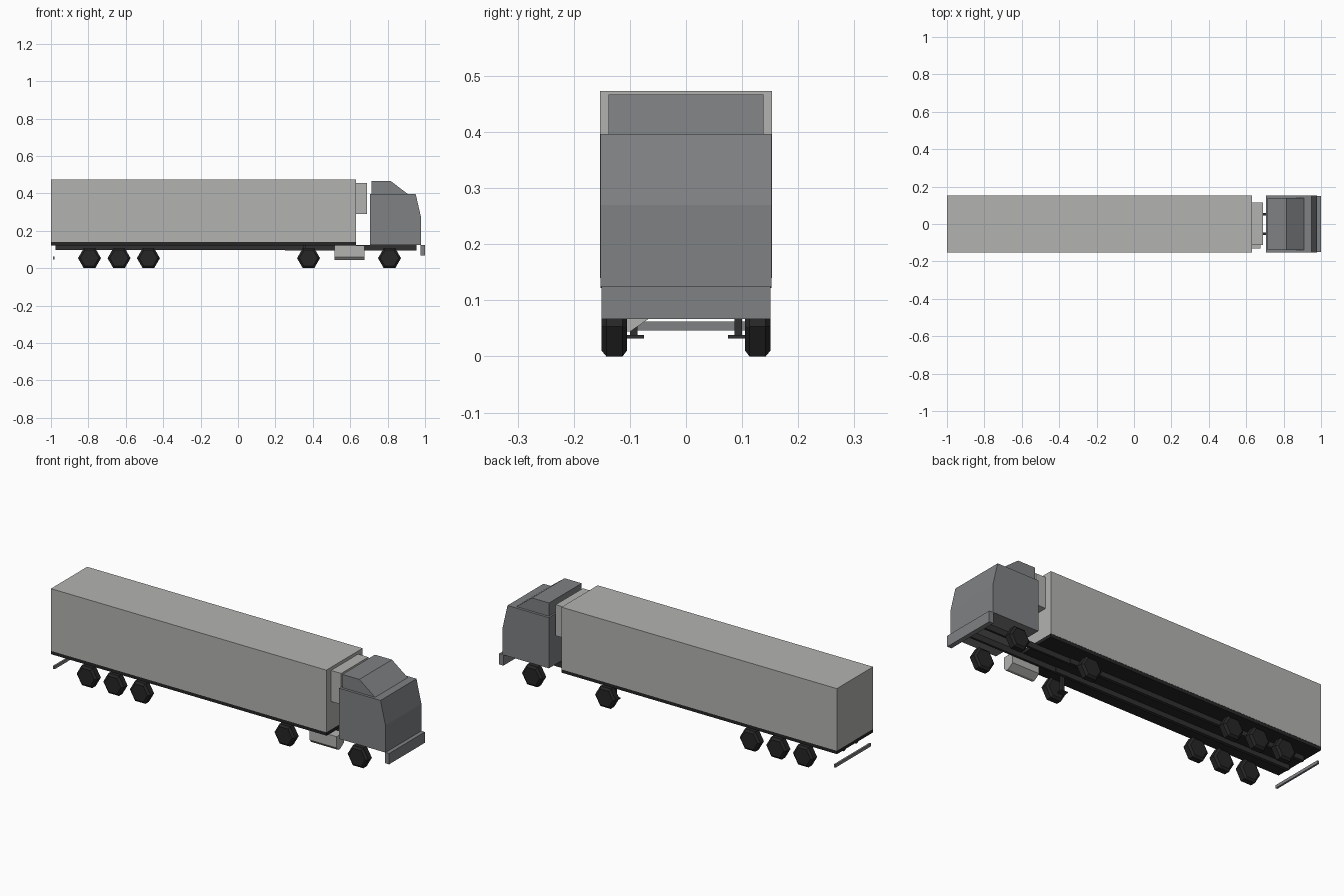
import bpy, bmesh, math

if "Cube" in bpy.data.objects:
    bpy.data.objects.remove(bpy.data.objects["Cube"], do_unlink=True)


def material(name, rgb):
    m = bpy.data.materials.new(name)
    m.use_nodes = True
    m.diffuse_color = (*rgb, 1)
    m.node_tree.nodes["Principled BSDF"].inputs["Base Color"].default_value = (*rgb, 1)
    return m


LIGHT = material("light grey", (0.45, 0.45, 0.435))
CAB = material("slate grey", (0.215, 0.22, 0.23))
RAIL = material("charcoal", (0.03, 0.03, 0.031))
BLACK = material("black", (0.019, 0.019, 0.019))


def finish(name, bm, mat):
    bmesh.ops.recalc_face_normals(bm, faces=bm.faces)
    mesh = bpy.data.meshes.new(name)
    bm.to_mesh(mesh)
    bm.free()
    mesh.materials.append(mat)
    ob = bpy.data.objects.new(name, mesh)
    bpy.context.collection.objects.link(ob)
    return ob


def loft(name, rings, mat):
    """Skin between matching closed rings and cap both ends."""
    bm = bmesh.new()
    loops = [[bm.verts.new(p) for p in ring] for ring in rings]
    n = len(loops[0])
    for a, b in zip(loops, loops[1:]):
        for i in range(n):
            j = (i + 1) % n
            bm.faces.new((a[i], a[j], b[j], b[i]))
    bm.faces.new(loops[0])
    bm.faces.new(loops[-1])
    return finish(name, bm, mat)


def box(name, x, y, z, mat):
    ring = lambda h: [(x[0], y[0], h), (x[1], y[0], h), (x[1], y[1], h), (x[0], y[1], h)]
    return loft(name, [ring(z[0]), ring(z[1])], mat)


def side_profile(name, points, half_width, mat):
    return loft(name, [[(x, y, z) for x, z in points] for y in (-half_width, half_width)], mat)


def wheel(name, x, side):
    # Six-sided tyre with a bevelled tread
    rings = []
    for y, r in ((0.105, 0.049), (0.113, 0.0615), (0.142, 0.0615), (0.151, 0.049)):
        rings.append([(x + r * math.cos(k * math.pi / 3), side * y,
                       0.0533 + r * math.sin(k * math.pi / 3)) for k in range(6)])
    return loft(name, rings, BLACK)


# Trailer
box("trailer_body", (-1, 0.63), (-0.153, 0.153), (0.14, 0.473), LIGHT)
box("trailer_floor", (-1, 0.63), (-0.152, 0.152), (0.122, 0.14), BLACK)
box("cooling_unit", (0.63, 0.69), (-0.113, 0.116), (0.29, 0.456), LIGHT)
box("rear_guard_bar", (-0.99, -0.98), (-0.15, 0.15), (0.046, 0.062), CAB)

# Cab
side_profile("cab", [(0.705, 0.125), (0.705, 0.396), (0.95, 0.396), (0.979, 0.27),
                     (0.979, 0.125)], 0.152, CAB)
side_profile("roof_deflector", [(0.714, 0.396), (0.714, 0.467), (0.815, 0.467),
                                (0.908, 0.396)], 0.138, CAB)
box("front_bumper", (0.975, 1), (-0.151, 0.151), (0.067, 0.125), CAB)

# Fuel tank on the right side
tank = [(-0.13, 0.12), (-0.13, 0.06), (-0.116, 0.044), (-0.1, 0.044),
        (-0.068, 0.066), (-0.068, 0.12)]
loft("fuel_tank", [[(x, y, z) for y, z in tank] for x in (0.515, 0.675)], LIGHT)

# Mirrored running gear
for side, label in ((1, "left"), (-1, "right")):
    span = lambda a, b: (side * a, side * b)
    box("trailer_rail_" + label, (-0.975, 0.435), span(0.044, 0.062), (0.096, 0.123), RAIL)
    box("tractor_rail_" + label, (0.25, 0.955), span(0.046, 0.058), (0.094, 0.125), RAIL)
    box("landing_leg_" + label, (0.347, 0.363), span(0.086, 0.1), (0.037, 0.123), RAIL)
    box("landing_foot_" + label, (0.336, 0.374), span(0.075, 0.111), (0.032, 0.038), RAIL)
    for i, x in enumerate((-0.794, -0.636, -0.479)):
        wheel(f"trailer_wheel_{label}_{i + 1}", x, side)
    wheel("drive_wheel_" + label, 0.377, side)
    wheel("front_wheel_" + label, 0.81, side)
